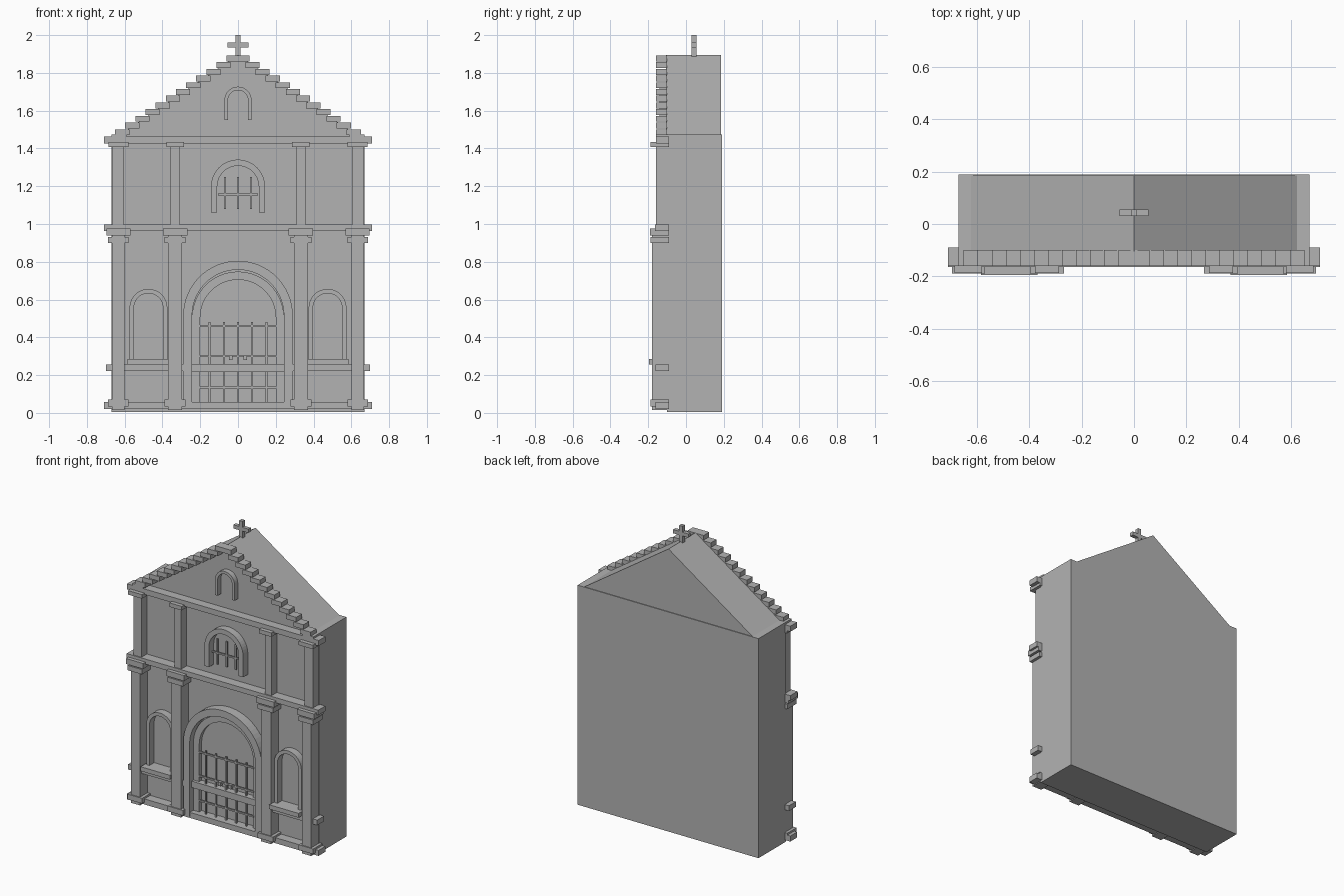
import bpy
import bmesh
from math import cos, sin, pi

cube = bpy.data.objects.get("Cube")
if cube:
    bpy.data.objects.remove(cube, do_unlink=True)

stone = bpy.data.materials.new("grey_stone")
stone.use_nodes = True
GREY = (0.45, 0.45, 0.45, 1)
stone.diffuse_color = GREY
stone.node_tree.nodes["Principled BSDF"].inputs["Base Color"].default_value = GREY

WALL = -0.1     # front wall plane
BACK = -0.09    # trim is sunk slightly into the wall


def finish(name, bm):
    bmesh.ops.recalc_face_normals(bm, faces=bm.faces)
    mesh = bpy.data.meshes.new(name)
    bm.to_mesh(mesh)
    bm.free()
    mesh.materials.append(stone)
    obj = bpy.data.objects.new(name, mesh)
    bpy.context.collection.objects.link(obj)
    return obj


def box(name, x0, x1, y0, y1, z0, z1):
    bm = bmesh.new()
    bmesh.ops.create_cube(bm, size=1)
    for v in bm.verts:
        v.co.x = x1 if v.co.x > 0 else x0
        v.co.y = y1 if v.co.y > 0 else y0
        v.co.z = z1 if v.co.z > 0 else z0
    return finish(name, bm)


def pair(name, x0, x1, *rest):
    box("left_" + name, x0, x1, *rest)
    box("right_" + name, -x1, -x0, *rest)


def extrude_y(bm, faces, depth):
    new = bmesh.ops.extrude_face_region(bm, geom=faces)["geom"]
    for v in new:
        if isinstance(v, bmesh.types.BMVert):
            v.co.y += depth


def arch(name, cx, outer, inner, spring, foot, front, segments=24):
    """Round-headed frame with straight legs."""
    def path(r):
        pts = [(cx + r, foot)]
        pts += [(cx + r * cos(pi * i / segments), spring + r * sin(pi * i / segments))
                for i in range(segments + 1)]
        return pts + [(cx - r, foot)]
    bm = bmesh.new()
    a = [bm.verts.new((x, front, z)) for x, z in path(outer)]
    b = [bm.verts.new((x, front, z)) for x, z in path(inner)]
    faces = [bm.faces.new((a[i], a[i + 1], b[i + 1], b[i])) for i in range(len(a) - 1)]
    extrude_y(bm, faces, BACK - front)
    return finish(name, bm)


# Main block and gabled roof
box("main_block", -0.67, 0.67, WALL, 0.19, 0.005, 1.475)
bm = bmesh.new()
tri = bm.faces.new([bm.verts.new(p) for p in
                    ((-0.63, -0.105, 1.47), (0.63, -0.105, 1.47), (0, -0.105, 1.895))])
extrude_y(bm, [tri], 0.29)
finish("gable_roof", bm)

# Stepped gable edge
box("gable_top_step", -0.06, 0.06, -0.16, -0.1, 1.86, 1.892)
for i in range(1, 12):
    edge = 0.06 + 0.0537 * i
    top = 1.892 - 0.0355 * i
    pair(f"gable_step_{i}", edge - 0.075, edge, -0.16, -0.1, top - 0.031, top)
pair("gable_end_step", 0.59, 0.67, -0.16, -0.09, 1.45, 1.475)

# Horizontal bands
box("top_cornice", -0.71, 0.71, -0.16, BACK, 1.425, 1.462)
box("middle_cornice", -0.71, 0.71, -0.165, BACK, 0.963, 0.997)
box("plinth_band", -0.71, 0.71, -0.162, BACK, 0.02, 0.057)
pair("dado_band", 0.29, 0.70, -0.162, BACK, 0.222, 0.257)

# Pilasters, outer and inner on each side: lower shaft and upper shaft edges
for tag, (l0, l1), (u0, u1) in (("outer", (0.6, 0.668), (0.605, 0.665)),
                                ("inner", (0.297, 0.37), (0.31, 0.358))):
    pair(tag + "_lower_shaft", l0, l1, -0.18, BACK, 0.015, 0.965)
    pair(tag + "_base", l0 - 0.02, l1 + 0.02, -0.187, BACK, 0.035, 0.07)
    pair(tag + "_lower_capital", l0 - 0.02, l1 + 0.02, -0.187, BACK, 0.9, 0.932)
    pair(tag + "_upper_block", l0 - 0.03, l1 + 0.028, -0.19, BACK, 0.94, 0.977)
    pair(tag + "_upper_shaft", u0, u1, -0.158, BACK, 0.99, 1.43)
    pair(tag + "_upper_capital", u0 - 0.024, u1 + 0.02, -0.187, BACK, 1.407, 1.434)

# Main door surround
arch("door_outer_arch", 0, 0.29, 0.243, 0.515, 0.03, -0.165, 32)
arch("door_inner_arch", 0, 0.243, 0.2, 0.505, 0.055, -0.125, 32)
box("door_crossbar", -0.243, 0.243, -0.145, BACK, 0.217, 0.26)

# Windows
for side, sx in (("left", 1), ("right", -1)):
    arch(side + "_niche_frame", sx * 0.474, 0.1, 0.077, 0.556, 0.27, -0.15)
pair("niche_sill", 0.368, 0.585, -0.195, BACK, 0.255, 0.284)
arch("upper_window_frame", 0, 0.143, 0.11, 1.198, 1.06, -0.15)
arch("gable_window_frame", 0, 0.072, 0.053, 1.655, 1.55, -0.14)


# Metal grilles
def grille(name, xs, half, rails, z0, z1, y):
    for i, x in enumerate(xs):
        box(f"{name}_bar_{i}", x - 0.005, x + 0.005, y - 0.005, y + 0.005, z0, z1)
    for i, z in enumerate(rails):
        box(f"{name}_rail_{i}", -half, half, y - 0.005, y + 0.005, z - 0.005, z + 0.005)


bars = [0.075 * i for i in range(-2, 3)]
grille("door_upper", bars, 0.205, (0.3, 0.46), 0.255, 0.48, -0.125)
grille("door_lower", bars, 0.205, (0.135,), 0.055, 0.22, -0.125)
grille("window", (-0.068, 0, 0.068), 0.105, (1.157,), 1.08, 1.25, -0.12)
pair("door_handle", 0.03, 0.047, -0.142, -0.12, 0.28, 0.305)

# Roof cross
box("cross_upright", -0.012, 0.012, 0.03, 0.055, 1.87, 2.0)
box("cross_arm", -0.056, 0.056, 0.03, 0.055, 1.935, 1.96)
